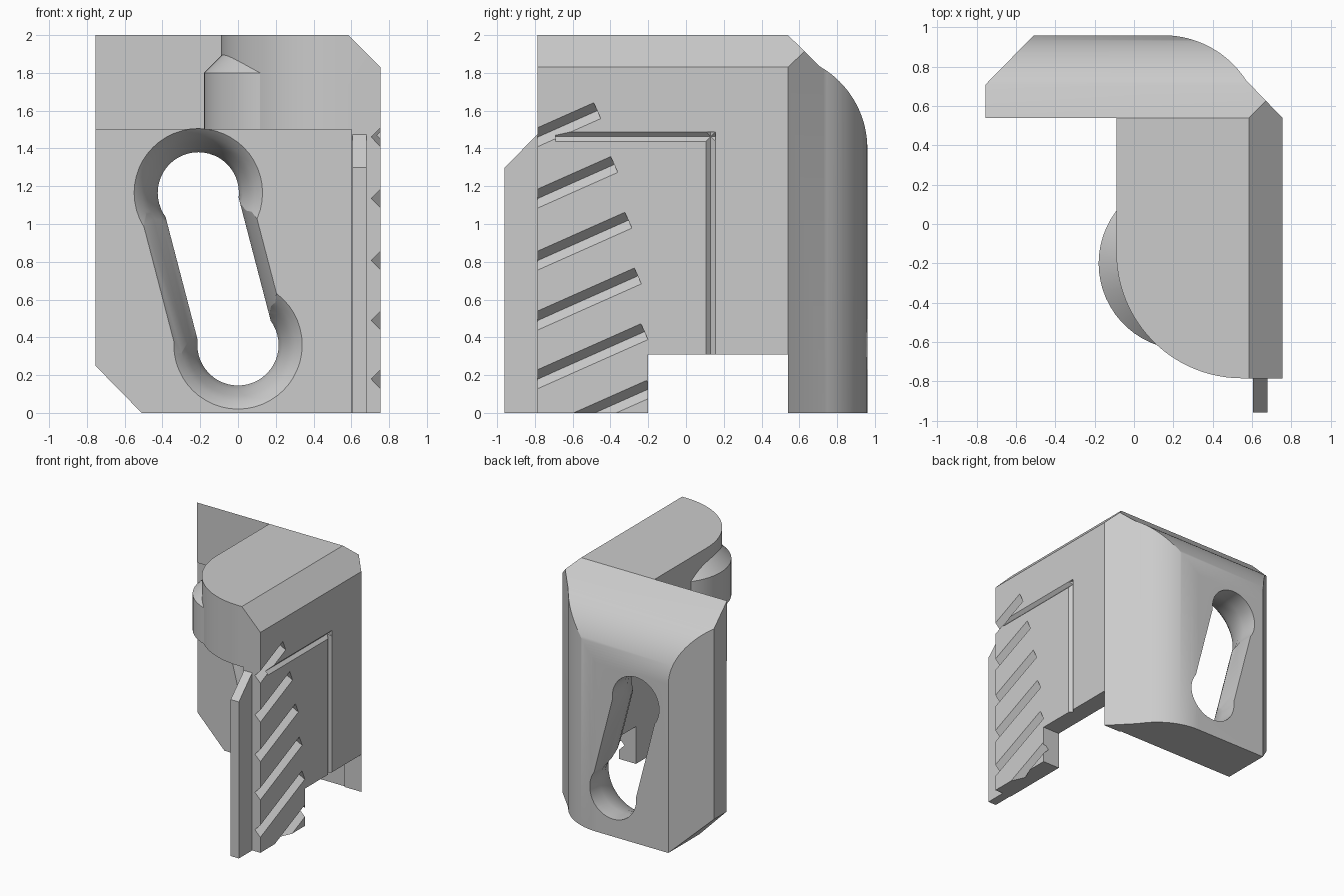
import bpy, bmesh
from math import cos, sin, radians, pi
from mathutils import Vector

if "Cube" in bpy.data.objects:
    bpy.data.objects.remove(bpy.data.objects["Cube"])

grey = bpy.data.materials.new("light_grey")
grey.use_nodes = True
grey.diffuse_color = (0.6, 0.6, 0.6, 1)
grey.node_tree.nodes["Principled BSDF"].inputs["Base Color"].default_value = (0.6, 0.6, 0.6, 1)

SIDE = 0.755   # outer half width
TOP = 2.0


def finish(name, bm):
    bmesh.ops.recalc_face_normals(bm, faces=bm.faces)
    mesh = bpy.data.meshes.new(name)
    bm.to_mesh(mesh)
    bm.free()
    mesh.materials.append(grey)
    ob = bpy.data.objects.new(name, mesh)
    bpy.context.collection.objects.link(ob)
    return ob


def loft(name, rings):
    """Closed solid skinned through matching rings of points."""
    bm = bmesh.new()
    loops = [[bm.verts.new(p) for p in ring] for ring in rings]
    n = len(loops[0])
    for a, b in zip(loops, loops[1:]):
        for i in range(n):
            j = (i + 1) % n
            bm.faces.new((a[i], a[j], b[j], b[i]))
    bm.faces.new(loops[0])
    bm.faces.new(loops[-1])
    return finish(name, bm)


def prism(name, axis, pts, lo, hi):
    place = {"x": lambda a, b, t: (t, a, b),
             "y": lambda a, b, t: (a, t, b),
             "z": lambda a, b, t: (a, b, t)}[axis]
    return loft(name, [[place(a, b, t) for a, b in pts] for t in (lo, hi)])


def rect(a, b, c, d):
    return [(a, c), (b, c), (b, d), (a, d)]


def arc(cx, cy, r, start, end, n=24):
    angles = [radians(start + (end - start) * i / n) for i in range(n + 1)]
    return [(cx + r * cos(t), cy + r * sin(t)) for t in angles]


def combine(ob, other, operation):
    """Boolean, applied at once; the helper is then removed."""
    other.hide_render = True
    mod = ob.modifiers.new("bool", "BOOLEAN")
    mod.operation, mod.object, mod.solver = operation, other, "EXACT"
    bpy.context.view_layer.objects.active = ob
    bpy.ops.object.modifier_apply(modifier=mod.name)
    bpy.data.objects.remove(other)


def smooth(ob):
    bpy.ops.object.select_all(action="DESELECT")
    ob.select_set(True)
    bpy.context.view_layer.objects.active = ob
    bpy.ops.object.shade_smooth_by_angle(angle=radians(25))


def front_outline(name):
    pts = [(-SIDE, 0.25), (-0.51, 0), (SIDE, 0), (SIDE, 1.83), (0.585, TOP), (-SIDE, TOP)]
    return prism(name, "y", pts, -1.1, 1.1)


# Back plate: plan, side and front outlines intersected
plan = [(-SIDE, 0.54), (SIDE, 0.54)] + arc(0.15, 0.46, 0.5, 33, 90) + [(-0.51, 0.96), (-SIDE, 0.71)]
back_plate = prism("back_plate", "z", plan, -0.0, TOP)
side = [(0.4, 0), (0.96, 0)] + arc(0.46, 1.4, 0.5, 0, 60) + [(0.54, TOP), (0.4, TOP)]
combine(back_plate, prism("side_outline", "x", side, -0.9, 0.9), "INTERSECT")
combine(back_plate, front_outline("front_outline"), "INTERSECT")
combine(back_plate, prism("step", "y", rect(-0.9, 0.6, -0.1, 1.5), 0.4, 0.55), "DIFFERENCE")

# Slanted slot with flared round ends
upper, lower = (-0.21, 1.165), (0.0, 0.36)
tilt = 14.6
flare = [(0.34, 0.5), (0.34, 0.55), (0.30, 0.59), (0.27, 0.65), (0.235, 0.73), (0.215, 0.82), (0.215, 1.0)]
for cx, cz in (upper, lower):
    rings = [[(x, y, z) for x, z in arc(cx, cz, r, 0, 352.5, 47)] for r, y in flare]
    combine(back_plate, loft("end_cutter", rings), "DIFFERENCE")
rings = []
for r, y, dx in ((0.295, 0.5, -0.03), (0.295, 0.55, -0.03), (0.24, 0.65, -0.02), (0.2, 0.75, 0), (0.2, 1.0, 0)):
    outline = arc(*upper, r, tilt, tilt + 180) + arc(*lower, r, tilt + 180, tilt + 360)
    rings.append([(x + dx, y, z) for x, z in outline])
combine(back_plate, loft("slot_cutter", rings), "DIFFERENCE")
smooth(back_plate)

# Round-nosed top arm joined with the side wall below it
nose = [(SIDE, 0.54), (-0.09, 0.54)] + arc(0.55, -0.145, 0.64, 180, 270) + [(SIDE, -0.785)]
arm = prism("top_arm_and_side_wall", "z", nose, 1.5, TOP)
combine(arm, front_outline("front_outline"), "INTERSECT")
wall = [(-0.785, 0), (-0.2, 0), (-0.2, 0.31), (0.54, 0.31), (0.54, 1.6), (-0.785, 1.6)]
combine(arm, prism("wall", "x", wall, 0.6, SIDE), "UNION")


def v_groove(start, end, half, depth):
    """Cut a V-shaped groove in the outer side of the wall."""
    p, q = Vector(start), Vector(end)
    n = (q - p).normalized().orthogonal() * half
    out = SIDE + 0.01
    k = 1 + 0.01 / depth
    rings = [[(out, *(c + n * k)), (out, *(c - n * k)), (SIDE - depth, *c)] for c in (p, q)]
    combine(arm, loft("groove_cutter", rings), "DIFFERENCE")


# Slanted grip grooves
tips = [(-0.47, 1.6), (-0.38, 1.315), (-0.305, 1.02), (-0.255, 0.725), (-0.22, 0.43), (-0.19, 0.13)]
for y, z in tips:
    run = y + 0.95
    v_groove((-0.95, z - run * 0.445), (y, z), 0.046, 0.05)

# Thin corner line
v_groove((-0.69, 1.463), (0.155, 1.463), 0.025, 0.025)
v_groove((0.13, 0.2), (0.13, 1.488), 0.025, 0.025)
smooth(arm)

# Boss under the arm, with a sloped shoulder
boss_rings = [[(x, y, z) for x, y in arc(0.26, -0.2, r, 0, 354, 59)]
              for r, z in ((0.44, 1.5), (0.44, 1.8), (0.3, 1.94))]
smooth(loft("round_boss", boss_rings))

# Guide rail along the front of the wall
prism("guide_rail", "x", [(-0.96, 0), (-0.75, 0), (-0.75, 1.48), (-0.785, 1.475), (-0.96, 1.3)], 0.605, 0.68)
